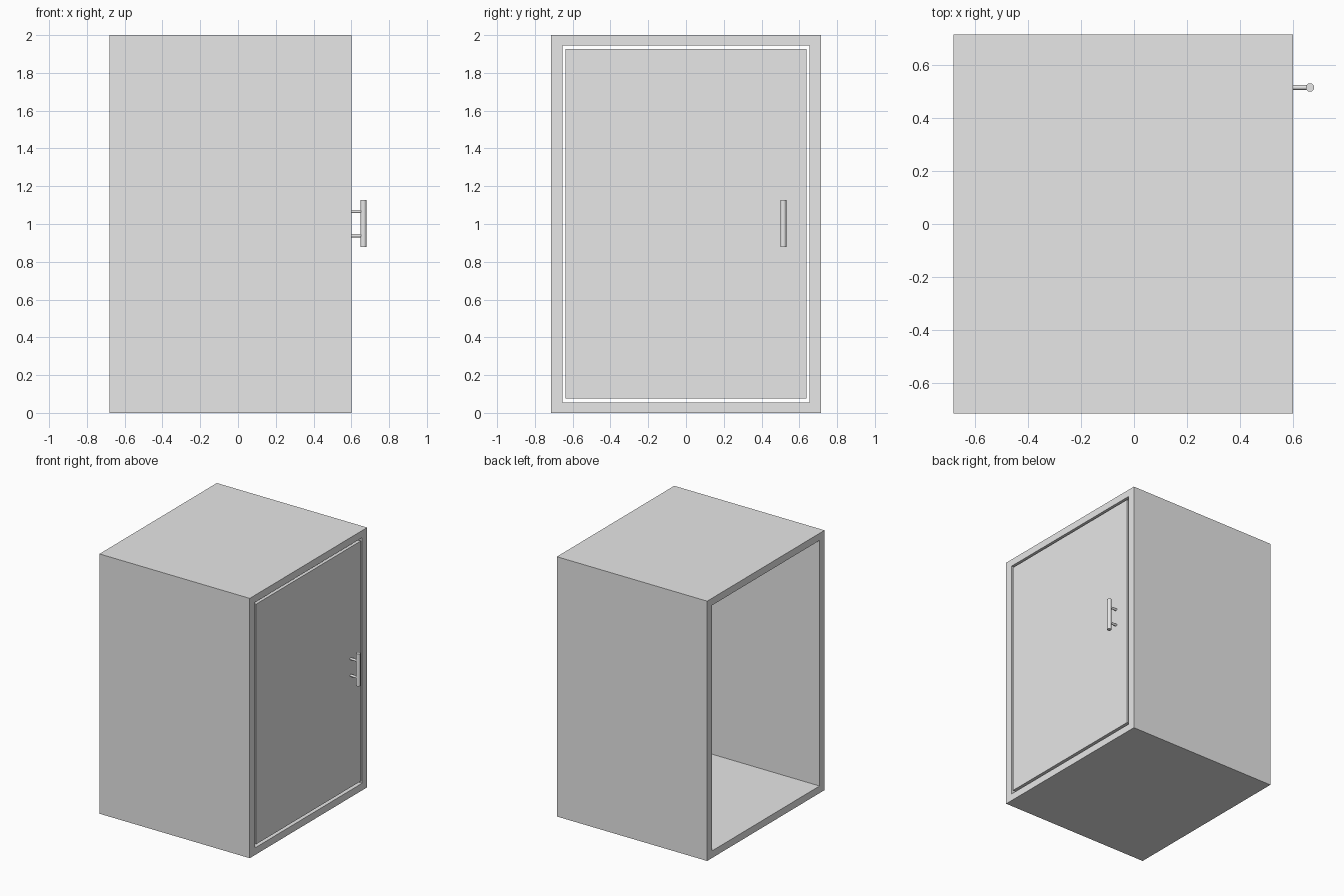
import bpy
import bmesh
from math import pi
from mathutils import Matrix, Vector

cube = bpy.data.objects.get("Cube")
if cube:
    bpy.data.objects.remove(cube, do_unlink=True)

# Single light grey finish
grey = bpy.data.materials.new("light_grey")
grey.use_nodes = True
grey.diffuse_color = (0.8, 0.8, 0.8, 1)
grey.node_tree.nodes["Principled BSDF"].inputs["Base Color"].default_value = (0.8, 0.8, 0.8, 1)

BACK, FRONT = -0.68, 0.6      # open end and door end along x
HALF_W, HEIGHT = 0.714, 2.0
WALL = 0.055
HANDLE_Y, BAR_X = 0.515, 0.664


def finish(name, bm):
    bmesh.ops.recalc_face_normals(bm, faces=bm.faces)
    mesh = bpy.data.meshes.new(name)
    bm.to_mesh(mesh)
    bm.free()
    mesh.materials.append(grey)
    obj = bpy.data.objects.new(name, mesh)
    bpy.context.collection.objects.link(obj)
    return obj


def rectangle(half_w, z0, z1):
    return [(-half_w, z0), (half_w, z0), (half_w, z1), (-half_w, z1)]


def box(name, low, high):
    low, high = Vector(low), Vector(high)
    bm = bmesh.new()
    bmesh.ops.create_cube(bm, size=1)
    bmesh.ops.scale(bm, vec=high - low, verts=bm.verts)
    bmesh.ops.translate(bm, vec=(low + high) / 2, verts=bm.verts)
    return finish(name, bm)


def rod(name, radius, length, centre, rotation=Matrix()):
    bm = bmesh.new()
    place = Matrix.Translation(centre) @ rotation
    bmesh.ops.create_cone(bm, cap_ends=True, segments=24, radius1=radius,
                          radius2=radius, depth=length, matrix=place)
    for face in bm.faces:
        face.smooth = len(face.verts) == 4
    for edge in bm.edges:
        edge.smooth = all(f.smooth for f in edge.link_faces)
    return finish(name, bm)


# Cabinet shell: a rectangular tube, open at both ends
bm = bmesh.new()
loops = []
for x in (BACK, FRONT):
    for outline in (rectangle(HALF_W, 0, HEIGHT),
                    rectangle(0.653, WALL, HEIGHT - WALL)):
        loops.append([bm.verts.new((x, y, z)) for y, z in outline])
back_outer, back_inner, front_outer, front_inner = loops
for a, b in ((back_outer, back_inner), (front_outer, front_inner),
             (back_outer, front_outer), (back_inner, front_inner)):
    for i in range(4):
        j = (i + 1) % 4
        bm.faces.new((a[i], a[j], b[j], b[i]))
finish("cabinet_shell", bm)

# Door set flush in the opening with a narrow gap all round
box("door", (FRONT - WALL, -0.638, 0.077), (FRONT, 0.638, 1.926))

# Bar handle on two posts
rod("handle_bar", 0.016, 0.25, (BAR_X, HANDLE_Y, 1.002))
for label, z in (("lower", 0.938), ("upper", 1.066)):
    rod(label + "_handle_post", 0.009, BAR_X - FRONT + 0.01,
        ((BAR_X + FRONT - 0.01) / 2, HANDLE_Y, z), Matrix.Rotation(pi / 2, 4, "Y"))
